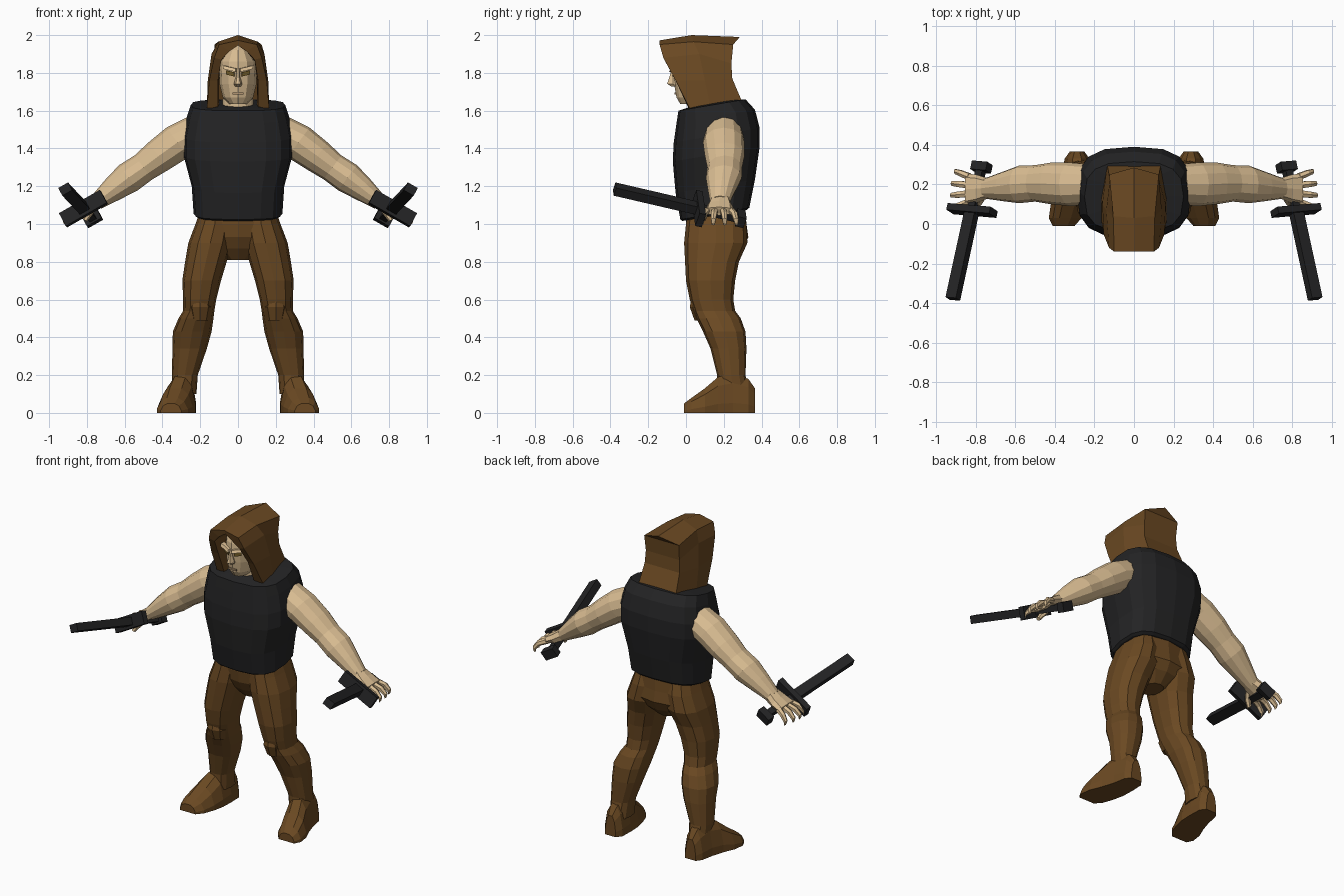
import bpy, bmesh, math
from mathutils import Vector as V


def material(name, rgb):
    m = bpy.data.materials.new(name)
    m.diffuse_color = (*rgb, 1)
    return m


BROWN = material("brown_leather", (0.145, 0.066, 0.016))
BLACK = material("black_cloth", (0.017, 0.017, 0.018))
SKIN = material("skin", (0.70, 0.51, 0.29))
LIP = material("lip", (0.45, 0.30, 0.17))
EYE = material("eye", (0.16, 0.10, 0.02))


def finish(name, bm, mat):
    bmesh.ops.recalc_face_normals(bm, faces=bm.faces)
    me = bpy.data.meshes.new(name)
    bm.to_mesh(me)
    bm.free()
    me.materials.append(mat)
    ob = bpy.data.objects.new(name, me)
    bpy.context.collection.objects.link(ob)
    return ob


def skin_rings(name, rings, mat, side=1):
    """Bridge closed rings of points and cap both ends."""
    bm = bmesh.new()
    vs = [[bm.verts.new((p[0] * side, p[1], p[2])) for p in r] for r in rings]
    n = len(rings[0])
    for a, b in zip(vs, vs[1:]):
        for i in range(n):
            j = (i + 1) % n
            bm.faces.new((a[i], a[j], b[j], b[i]))
    bm.faces.new(vs[0])
    bm.faces.new(vs[-1])
    return finish(name, bm, mat)


def loft(name, secs, mat, u=(1, 0, 0), v=(0, 1, 0), n=12, power=1.0, side=1):
    """Sections are (x, y, z, radius along u, radius along v)."""
    u, v = V(u), V(v)

    def sp(c):
        return math.copysign(abs(c) ** power, c)

    rings = []
    for x, y, z, ru, rv in secs:
        ang = [2 * math.pi * i / n for i in range(n)]
        rings.append([V((x, y, z)) + u * ru * sp(math.cos(a)) + v * rv * sp(math.sin(a))
                      for a in ang])
    return skin_rings(name, rings, mat, side)


def span(z, x0, x1, y0, y1):
    """Section from its x and y limits."""
    return ((x0 + x1) / 2, (y0 + y1) / 2, z, (x1 - x0) / 2, (y1 - y0) / 2)


def box(name, c, a, b, d, mat, side=1):
    """Box from its centre and three half-axes."""
    c, a, b, d = V(c), V(a), V(b), V(d)
    quad = [a + b, b - a, -a - b, a - b]
    return skin_rings(name, [[c + k * d + q for q in quad] for k in (-1, 1)], mat, side)


# vest, hem and neckline sloping up towards the back
loft("vest", [span(1.045, -.22, .22, -.02, .32), span(1.055, -.235, .235, -.03, .335),
              span(1.2, -.245, .245, -.055, .365), span(1.37, -.29, .29, -.07, .39),
              span(1.47, -.29, .29, -.065, .39), span(1.57, -.27, .27, -.05, .365),
              span(1.63, -.25, .25, -.04, .315), span(1.64, -.13, .13, .02, .26)],
     BLACK, v=(0, 1, 0.17), n=16, power=0.7)

# pelvis
loft("pelvis", [span(1.14, -.20, .20, .0, .31), span(1.0, -.215, .215, .0, .32),
                span(.93, -.21, .21, .01, .33), span(.87, -.13, .13, .04, .30),
                span(.81, -.06, .06, .09, .24)], BROWN, power=0.85)

# head and neck
loft("neck", [(0, .11, 1.56, .09, .09), (0, .10, 1.72, .075, .08)], SKIN)
loft("head", [span(1.635, -.045, .045, -.03, .10), span(1.67, -.08, .08, -.05, .17),
              span(1.74, -.098, .098, -.063, .2), span(1.80, -.10, .10, -.07, .2),
              span(1.86, -.095, .095, -.066, .2), span(1.92, -.06, .06, -.04, .17),
              span(1.96, -.02, .02, .02, .1)], SKIN)
loft("nose", [(0, -.066, 1.82, .009, .012), (0, -.07, 1.78, .011, .02),
              (0, -.068, 1.742, .022, .037), (0, -.058, 1.728, .016, .022)], SKIN, n=6)
box("mouth", (0, -.058, 1.69), (.03, 0, 0), (0, 0, .005), (0, .004, 0), LIP)
for s, w in ((1, "left"), (-1, "right")):
    box("eye_" + w, (.04, -.059, 1.797), (.021, .008, .005), (0, 0, .011),
        (-.0016, .0045, 0), EYE, s)
    box("brow_" + w, (.042, -.062, 1.822), (.034, .012, .008), (0, .004, .009),
        (-.004, .012, 0), SKIN, s)

# hood: arches from the inside, around the front rim, to the back panel
arches = [
    [(.10, .12, 1.62), (.10, .1, 1.76), (.09, .1, 1.86), (.05, .1, 1.91), (0, .1, 1.95)],
    [(.107, .01, 1.62), (.106, -.05, 1.76), (.088, -.115, 1.87), (.045, -.13, 1.915), (0, -.13, 1.945)],
    [(.165, .02, 1.61), (.152, -.055, 1.76), (.126, -.12, 1.88), (.10, -.14, 1.95), (0, -.14, 1.972)],
    [(.165, .13, 1.62), (.16, .10, 1.76), (.14, .07, 1.90), (.105, .04, 1.965), (0, .03, 2.0)],
    [(.135, .30, 1.64), (.125, .245, 1.77), (.12, .24, 1.85), (.125, .25, 1.95), (0, .285, 1.99)],
]
bm = bmesh.new()
rows = [[bm.verts.new(p) for p in a] + [bm.verts.new((-x, y, z)) for x, y, z in a[-2::-1]]
        for a in arches]
for a, b in zip(rows, rows[1:]):
    for i in range(8):
        bm.faces.new((a[i], a[i + 1], b[i + 1], b[i]))
for i in range(3):
    bm.faces.new((rows[-1][i], rows[-1][i + 1], rows[-1][7 - i], rows[-1][8 - i]))
bm.faces.new(rows[-1][3:6])
finish("hood", bm, BROWN)

# limbs and weapons, once per side
for s, w in ((1, "left"), (-1, "right")):
    loft("leg_" + w, [
        span(1.07, .03, .20, .01, .30), span(1.0, .02, .225, .0, .32),
        span(.9, .03, .263, -.01, .325), span(.8, .06, .28, -.005, .28),
        span(.7, .09, .295, .0, .26), span(.6, .115, .29, .02, .25),
        span(.54, .125, .29, .04, .26), span(.5, .13, .315, .055, .29),
        span(.43, .14, .345, .09, .315), span(.34, .165, .347, .13, .32),
        span(.2, .213, .35, .165, .315), span(.1, .22, .345, .165, .335)],
        BROWN, power=0.85, side=s)
    # kneecap
    loft("knee_" + w, [(.2, .08, .62, .03, .05), (.2, .075, .56, .062, .055),
                       (.2, .095, .49, .045, .05)], BROWN, n=8, side=s)

    # boot, from heel to toe: y, inner x, outer x, height
    prof = [(-1, 0), (-1, .25), (-.75, .75), (-.35, 1), (.35, 1), (.75, .75), (1, .25), (1, 0)]
    boot = [(.365, .25, .325, .13), (.33, .225, .35, .18), (.25, .222, .365, .21),
            (.17, .225, .39, .19), (.10, .24, .42, .13), (.03, .265, .43, .08),
            (-.01, .30, .41, .05)]
    skin_rings("boot_" + w, [[((a + b) / 2 + px * (b - a) / 2, y, pz * h) for px, pz in prof]
                             for y, a, b, h in boot], BROWN, s)

    # arm, sections across its slope
    up = (.6, 0, .8)
    loft("arm_" + w, [
        (.21, .20, 1.485, .10, .10), (.32, .20, 1.432, .098, .11),
        (.42, .205, 1.36, .09, .105), (.50, .205, 1.30, .079, .092),
        (.58, .20, 1.245, .083, .095), (.66, .19, 1.185, .066, .075),
        (.75, .18, 1.115, .042, .052)], SKIN, u=up, side=s)
    loft("palm_" + w, [(.735, .18, 1.125, .04, .05), (.79, .178, 1.092, .034, .07),
                       (.845, .175, 1.068, .024, .08)], SKIN, u=(.4, 0, .92), n=8,
         power=.8, side=s)
    # fingers and thumb
    for i in range(4):
        y, r = .112 + .042 * i, (1, 1.15, 1.1, .9)[i]
        dy = (i - 1.5) * .012
        loft(f"finger_{i + 1}_{w}", [
            (.83, y, 1.073, .02, .02), (.83 + .05 * r, y + dy, 1.053, .018, .018),
            (.83 + .08 * r, y + dy * 1.5, 1.02, .014, .014),
            (.83 + .078 * r, y + dy * 1.6, 1.0, .009, .009)],
            SKIN, u=up, n=6, side=s)
    loft("thumb_" + w, [(.765, .14, 1.10, .024, .024), (.785, .105, 1.06, .02, .02),
                        (.81, .09, 1.02, .014, .014)], SKIN, u=(.8, 0, .5), n=6, side=s)

    # sword along one line from pommel to tip
    p0, p1 = V((.77, .29, 1.03)), V((.915, -.378, 1.185))
    d = (p1 - p0).normalized()
    g = V((.24, 0, -.13))
    g = (g - d * g.dot(d)).normalized()
    t = d.cross(g)
    length = (p1 - p0).length

    def part(name, a, b, wide, thick):
        box(name + "_" + w, p0 + d * (a + b) / 2, g * wide, t * thick, d * (b - a) / 2, BLACK, s)

    part("sword_pommel", -.02, .025, .045, .03)
    part("sword_grip", .02, .24, .02, .02)
    part("sword_guard", .215, .25, .125, .04)
    part("sword_blade", .24, length, .03, .024)
